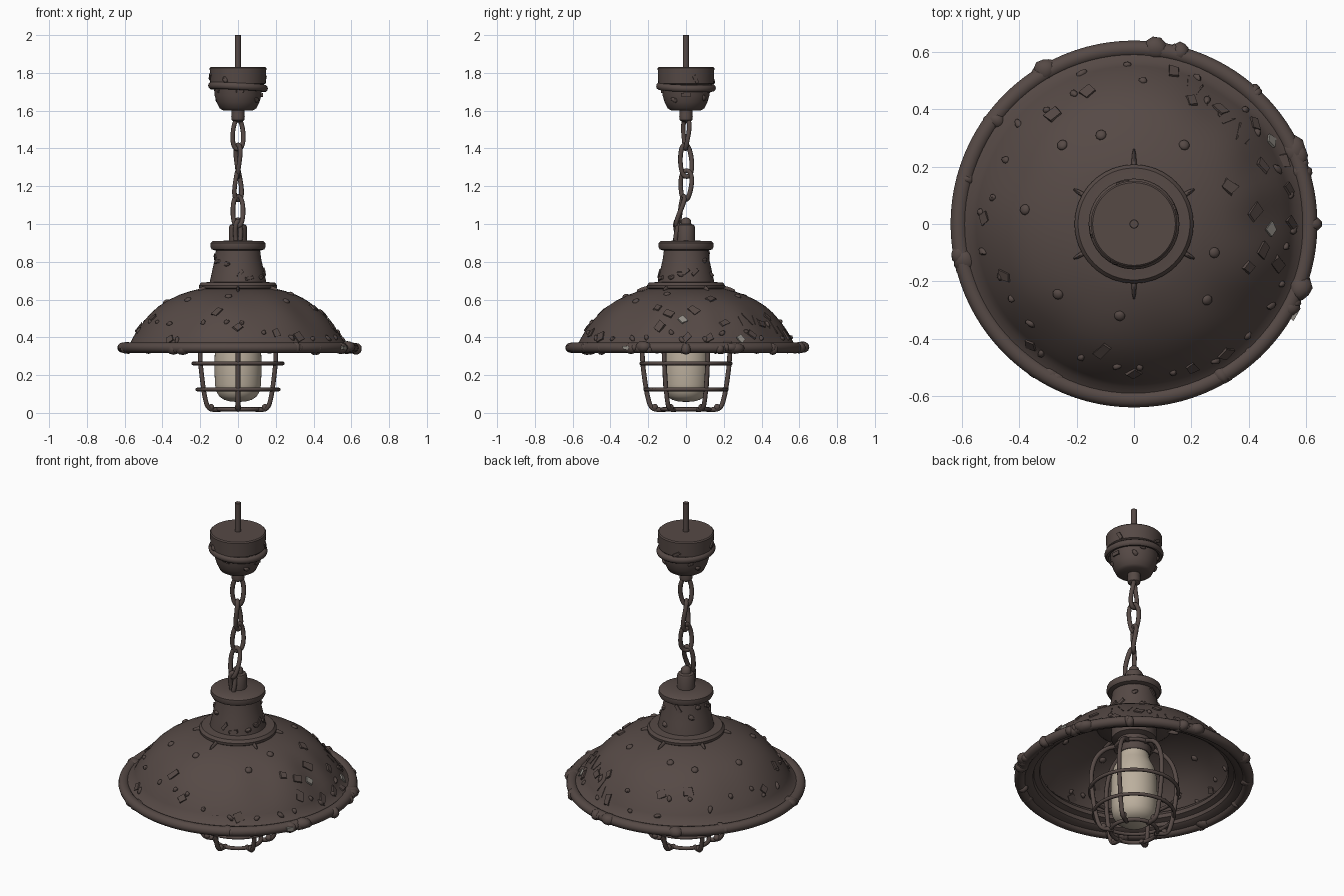
import bpy, bmesh, math, random
from mathutils import Vector, Matrix
from mathutils.bvhtree import BVHTree

if "Cube" in bpy.data.objects:
    bpy.data.objects.remove(bpy.data.objects["Cube"])
random.seed(4)
TAU = math.tau


def material(name, col):
    m = bpy.data.materials.new(name)
    m.diffuse_color = (*col, 1)
    m.use_nodes = True
    m.node_tree.nodes["Principled BSDF"].inputs["Base Color"].default_value = m.diffuse_color
    return m


IRON = material("rusty brown iron", (0.092, 0.067, 0.060))
GLASS = material("warm frosted glass", (0.50, 0.43, 0.34))
BARE = material("bare worn metal", (0.30, 0.28, 0.25))


def finish(bm, name, mat, angle=40, recalc=True):
    if recalc:
        bmesh.ops.recalc_face_normals(bm, faces=bm.faces)
    me = bpy.data.meshes.new(name)
    bm.to_mesh(me)
    bm.free()
    ob = bpy.data.objects.new(name, me)
    bpy.context.collection.objects.link(ob)
    me.materials.append(mat)
    bpy.ops.object.select_all(action='DESELECT')
    ob.select_set(True)
    bpy.context.view_layer.objects.active = ob
    bpy.ops.object.shade_smooth_by_angle(angle=math.radians(angle))
    return ob


def revolve(name, prof, mat=IRON, segs=64, warp=None, closed=False, recalc=True):
    """Spin (radius, z) points round the z axis."""
    bm = bmesh.new()
    rings = []
    for r, z in prof:
        if r < 1e-5:
            rings.append([bm.verts.new((0, 0, z))] * segs)
        else:
            rings.append([bm.verts.new((r * math.cos(TAU * i / segs), r * math.sin(TAU * i / segs), z))
                          for i in range(segs)])
    pairs = list(zip(rings, rings[1:])) + ([(rings[-1], rings[0])] if closed else [])
    for a, b in pairs:
        for i in range(segs):
            j = (i + 1) % segs
            bm.faces.new(list(dict.fromkeys((a[i], b[i], b[j], a[j]))))
    if warp:
        for v in bm.verts:
            v.co = warp(v.co.copy())
    return finish(bm, name, mat, recalc=recalc)


def tube(name, pts, rad, cyclic=False, mat=IRON, smooth=True):
    cu = bpy.data.curves.new(name, 'CURVE')
    cu.dimensions = '3D'
    cu.bevel_depth, cu.bevel_resolution, cu.resolution_u = rad, 2, 5
    sp = cu.splines.new('NURBS' if smooth else 'POLY')
    sp.points.add(len(pts) - 1)
    for p, q in zip(sp.points, pts):
        p.co = (*q, 1)
    sp.use_cyclic_u = cyclic
    if smooth:
        sp.order_u, sp.use_endpoint_u = 3, not cyclic
    cu.use_fill_caps = True
    ob = bpy.data.objects.new(name, cu)
    bpy.context.collection.objects.link(ob)
    bpy.ops.object.select_all(action='DESELECT')
    ob.select_set(True)
    bpy.context.view_layer.objects.active = ob
    bpy.ops.object.convert(target='MESH')
    ob = bpy.context.object
    ob.data.materials.clear()
    ob.data.materials.append(mat)
    bpy.ops.object.shade_smooth_by_angle(angle=math.radians(50))
    return ob


def polar(r, deg, z):
    a = math.radians(deg)
    return Vector((r * math.cos(a), r * math.sin(a), z))


def surface(ob):
    return BVHTree.FromPolygons([v.co for v in ob.data.vertices], [p.vertices for p in ob.data.polygons])


def seat(tree, origin, direction, spin=0):
    """Frame on a surface, z along its normal."""
    loc, n, _, _ = tree.ray_cast(Vector(origin), Vector(direction))
    if n.dot(Vector(direction)) > 0:
        n = -n
    return Matrix.Translation(loc) @ n.to_track_quat('Z', 'Y').to_matrix().to_4x4() @ Matrix.Rotation(spin, 4, 'Z')


def blob(bm, mat, sx, sy, sz, rough=0.15):
    vs = bmesh.ops.create_icosphere(bm, subdivisions=2, radius=1)['verts']
    ph = random.random() * 6
    for v in vs:
        k = 1 + rough * math.sin(3 * v.co.x + ph) * math.cos(3 * v.co.y + ph)
        v.co = mat @ Vector((v.co.x * sx * k, v.co.y * sy * k, v.co.z * sz * k))


def chip(bm, mat, sx, sy, sz):
    for v in bmesh.ops.create_cube(bm, size=1)['verts']:
        j = random.uniform(0.75, 1.2)
        v.co = mat @ Vector((v.co.x * sx * j, v.co.y * sy * j, v.co.z * sz))


# dented sheet metal shade with an inner lip
DENTS = [(0.47, 0.02, .09, .02), (0.35, -0.28, .10, .014), (0.44, 0.2, .08, .012), (0.1, -0.42, .12, .01),
         (-0.3, -0.38, .12, .01), (0.28, 0.42, .09, .01), (-0.45, 0.2, .12, .007)]


def dent(p):
    push = sum(d * math.exp(-((p.x - x) ** 2 + (p.y - y) ** 2) / (s * s)) for x, y, s, d in DENTS)
    n = Vector((p.x, p.y, 0.25)).normalized()
    return p - n * push


outer = [(0, .665), (.10, .665), (.19, .66), (.25, .645), (.31, .625), (.37, .597), (.42, .565), (.46, .53), (.495, .49),
         (.525, .45), (.55, .41), (.568, .375), (.605, .355)]
shade = revolve("shade", outer, segs=96, warp=dent, recalc=False)
revolve("shade_inner_lip", [(.605, .335), (.56, .338), (.54, .35), (.535, .37), (.505, .38), (.50, .40), (.52, .425)], segs=96)
rim = [(.610 + .029 * math.cos(TAU * i / 12), .345 + .027 * math.sin(TAU * i / 12)) for i in range(12)]
revolve("shade_rim", rim, segs=96, closed=True)

# neck with flange, cap and stud
revolve("neck_flange", [(.10, .645), (.19, .648), (.205, .66), (.207, .675), (.195, .69), (.16, .692), (.10, .70)])
neck = revolve("neck", [(.155, .66), (.148, .70), (.135, .76), (.122, .82), (.116, .87), (.10, .88)])
revolve("neck_cap", [(0, .855), (.12, .86), (.14, .866), (.147, .88), (.145, .90), (.132, .91), (.05, .912), (0, .912)])
revolve("neck_stud", [(.047, .90), (.047, .985), (.042, .995), (.028, 1.0), (.026, 1.02), (.015, 1.032), (0, 1.034)], segs=32)

# gussets around the flange
bm = bmesh.new()
for k in range(6):
    a = 30 + 60 * k
    long = .035 if a % 180 == 90 else .015
    m = Matrix.Translation(polar(.205, a, .655)) @ Matrix.Rotation(math.radians(a), 4, 'Z') @ Matrix.Rotation(.2, 4, 'Y')
    blob(bm, m, .025 + long, .009, .017, 0)
finish(bm, "flange_gussets", IRON)

# ceiling canopy and rod
canopy = revolve("canopy", [(0, 1.832), (.144, 1.832), (.15, 1.826), (.147, 1.745), (.128, 1.735), (.124, 1.68), (.113, 1.645),
                            (.097, 1.612), (.08, 1.602), (.035, 1.60), (.034, 1.58), (.036, 1.57), (.033, 1.55),
                            (.018, 1.54), (0, 1.538)])
ring = [(.142 + .016 * math.cos(TAU * i / 10), 1.725 + .019 * math.sin(TAU * i / 10)) for i in range(10)]
revolve("canopy_ring", ring, closed=True,
        warp=lambda p: Vector((p.x, p.y, p.z - .05 * p.x - .03 * p.y)))
revolve("ceiling_rod", [(0, 1.81), (.016, 1.81), (.016, 1.998), (.014, 2.0), (0, 2.0)], segs=16)

# twisted chain of oval links, the last ones hung in front of the stud
for i, (y, z, h, w, spin, lean) in enumerate([(0, 1.475, .078, .031, 25, .04), (0, 1.335, .085, .031, 105, -.06),
                                              (0, 1.205, .078, .033, 60, .06), (-.03, 1.068, .082, .027, 0, .25),
                                              (-.05, .955, .06, .014, 0, 0)]):
    m = Matrix.Translation((0, y, z)) @ Matrix.Rotation(-lean, 4, 'X') @ Matrix.Rotation(math.radians(spin), 4, 'Z')
    oval = []
    for k in range(20):
        c, s = math.cos(TAU * k / 20), math.sin(TAU * k / 20)
        oval.append(m @ Vector((math.copysign(abs(c) ** .8, c) * w, .006 * math.sin(2 * TAU * k / 20), s * h)))
    tube(f"chain_link_{i + 1}", oval, .0125, True)

# bulb and socket
revolve("bulb", [(0, .058), (.04, .06), (.075, .07), (.10, .088), (.115, .115), (.122, .15), (.125, .25), (.122, .34),
                 (.11, .40), (.09, .44), (.08, .47), (.078, .50), (0, .50)], GLASS, 48)
revolve("bulb_socket", [(0, .485), (.083, .485), (.09, .495), (.09, .57), (.12, .58), (.12, .645), (0, .645)], segs=32)

# wire cage
bars = [(.06, .535), (.13, .53), (.20, .47), (.230, .38), (.232, .28), (.218, .17), (.205, .09), (.185, .022), (.135, .016), (.11, .018)]
for k in range(6):
    a = 30 + 60 * k
    tube(f"cage_bar_{k + 1}", [polar(r, a, z) for r, z in bars], .0125)
for i, (r, z, t) in enumerate([(.237, .262, .010), (.216, .124, .010), (.125, .019, .011), (.10, .53, .011)]):
    tube(f"cage_ring_{i + 1}", [polar(r, 7.5 * k, z) for k in range(48)], t, True, smooth=False)
bm = bmesh.new()
for k in range(6):
    blob(bm, Matrix.Translation(polar(.165, 30 + 60 * k, .03)), .018, .018, .018, 0)
finish(bm, "cage_studs", IRON)

tree = surface(shade)
down = (0, 0, -1)

# rivets and rust nodules on the shade
bm = bmesh.new()
for x, y in [(-.25, .275), (-.115, .31), (.175, .275), (-.38, .05), (-.265, -.245), (-.05, -.32), (.255, -.265), (.28, -.1)]:
    blob(bm, seat(tree, (x, y, 1.5), down), .019, .019, .012, 0)
for k in range(30):
    a = 12 * k + random.uniform(-6, 6)
    p = polar(random.choice((.5, .535, .555)), a, 1.5)
    blob(bm, seat(tree, p, down, random.random() * 6), random.uniform(.012, .022), .012, .012)
finish(bm, "shade_rivets", IRON)

# flaked rust plates and scratches
bm = bmesh.new()
for x, y in [(-.16, .46), (.30, .40), (.20, .43), (.45, .20), (.54, .12), (.42, .04), (.40, -.15), (-.45, -.18), (-.11, -.44),
             (.45, -.09), (.14, .53), (.50, -.14), (.55, 0), (.32, -.45), (-.28, .38), (.42, .35), (.52, .22), (.33, .13),
             (.0, -.52), (-.36, -.42), (.2, -.5), (-.52, .02)]:
    chip(bm, seat(tree, (x, y, 1.5), down, random.random() * 6), random.uniform(.035, .06), random.uniform(.03, .05), .014)
for k in range(7):
    x, y = .19 + .035 * k, .50 - .035 * k
    chip(bm, seat(tree, (x, y, 1.5), down, random.uniform(-.5, .5)), .006, random.uniform(.05, .08), .005)
finish(bm, "shade_rust_flakes", IRON, 20)

# bare metal spots
bm = bmesh.new()
for x, y in [(.475, -.02), (.475, .29)]:
    chip(bm, seat(tree, (x, y, 1.5), down, .6), .034, .04, .018)
chip(bm, Matrix.Translation(polar(.643, -29.5, .345)) @ Matrix.Rotation(math.radians(-29.5), 4, 'Z'), .012, .035, .02)
finish(bm, "bare_spots", BARE, 20)

# lumps of corrosion on the rim
bm = bmesh.new()
for a, s in [(192, 1.4), (143, .9), (120, 1.3), (83, 1.4), (75, 1.0), (25, 1.7), (18, 1.0), (0, .9), (-21, 1.4), (-28, 1.1),
             (241, 1.4), (236, 1.0), (-60, .9), (-48, .7), (165, .6), (48, .8)]:
    for d, w in ((-1.4, .8), (0, 1), (1.8, .7)):
        p = polar(.612 + random.uniform(-.014, .01), a + d * s, .342 + random.uniform(-.006, .008))
        m = Matrix.Translation(p) @ Matrix.Rotation(math.radians(a), 4, 'Z')
        blob(bm, m, .035 * w * (s ** .4), .032 * w * s, .031 * w, .07)
finish(bm, "rim_corrosion", IRON, 80)

# rust bumps on the neck and canopy
for ob, name, lo, hi, n in [(neck, "neck_bumps", .71, .84, 14), (canopy, "canopy_bumps", 1.63, 1.80, 14)]:
    t = surface(ob)
    bm = bmesh.new()
    for k in range(n):
        o = polar(1, 137.5 * k, lo + (hi - lo) * random.random())
        m = seat(t, o, (-o.x, -o.y, 0), random.random() * 6)
        if k % 2:
            blob(bm, m, .019, .013, .011)
        else:
            chip(bm, m, .045, .018, .014)
    finish(bm, name, IRON, 30)
